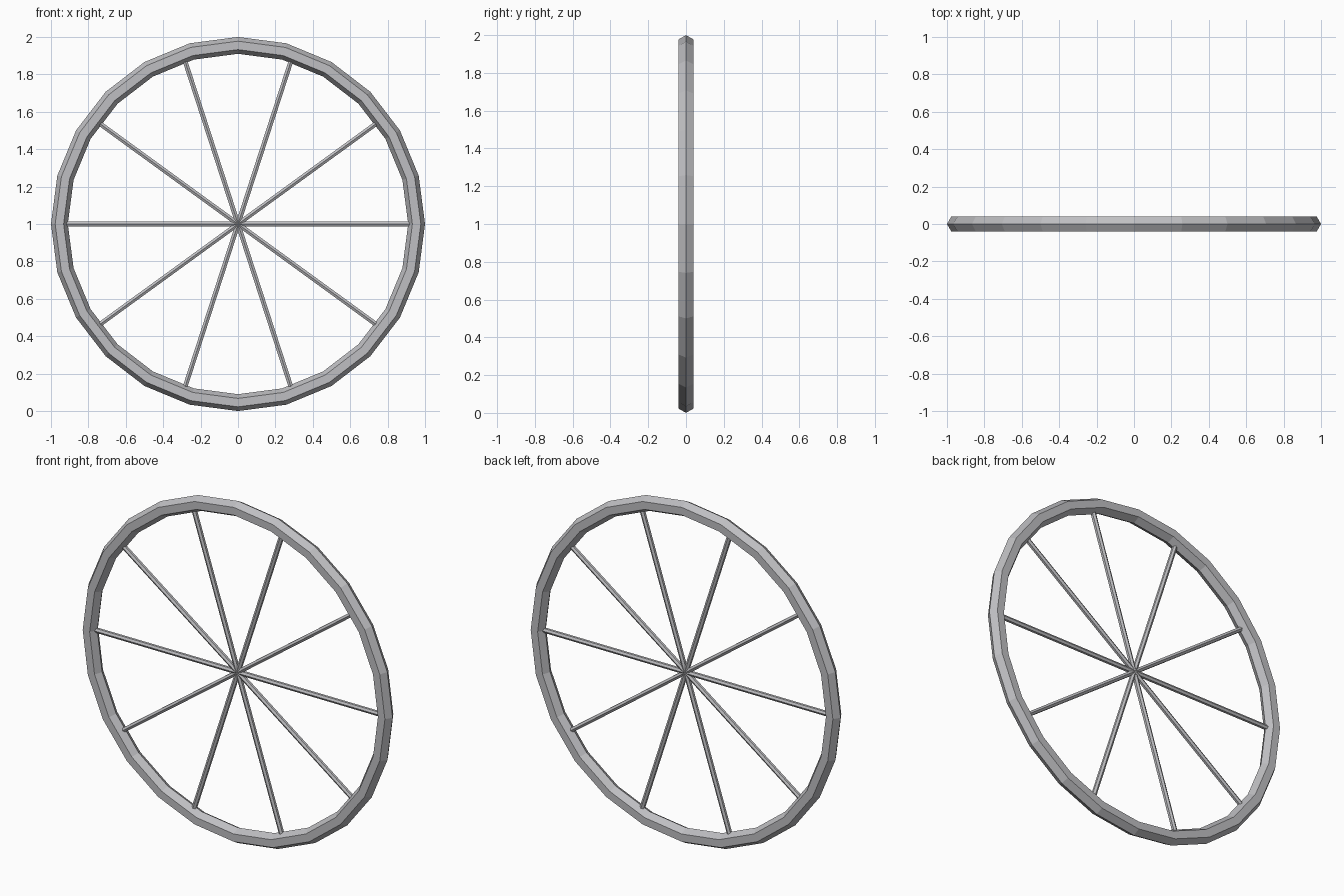
import bpy
import math
from mathutils import Matrix

cube = bpy.data.objects.get("Cube")
if cube:
    bpy.data.objects.remove(cube, do_unlink=True)

CENTRE = (0, 0, 1)
RIM_RADIUS, RIM_THICKNESS = 0.955, 0.045
SPOKE_RADIUS, SPOKE_REACH, SPOKE_PAIRS = 0.0145, 0.92, 5

steel = bpy.data.materials.new("grey steel")
steel.use_nodes = True
colour = (0.52, 0.52, 0.54, 1)
steel.diffuse_color = colour
steel.node_tree.nodes["Principled BSDF"].inputs["Base Color"].default_value = colour


def finish(name):
    obj = bpy.context.object
    obj.name = name
    obj.data.materials.append(steel)
    return obj


# Faceted rim with a hexagonal section, standing upright
bpy.ops.mesh.primitive_torus_add(
    major_segments=24, minor_segments=6, major_radius=RIM_RADIUS,
    minor_radius=RIM_THICKNESS, location=CENTRE, rotation=(math.pi / 2, 0, 0))
finish("rim")

# Thin hexagonal rods crossing the whole wheel, evenly fanned
for i in range(SPOKE_PAIRS):
    bpy.ops.mesh.primitive_cylinder_add(
        vertices=6, radius=SPOKE_RADIUS, depth=2 * SPOKE_REACH, location=CENTRE)
    rod = finish(f"spoke_pair_{i + 1}")
    rod.data.transform(Matrix.Rotation(math.pi / 2, 4, "Y"))
    rod.rotation_euler = (0, -i * math.pi / SPOKE_PAIRS, 0)
